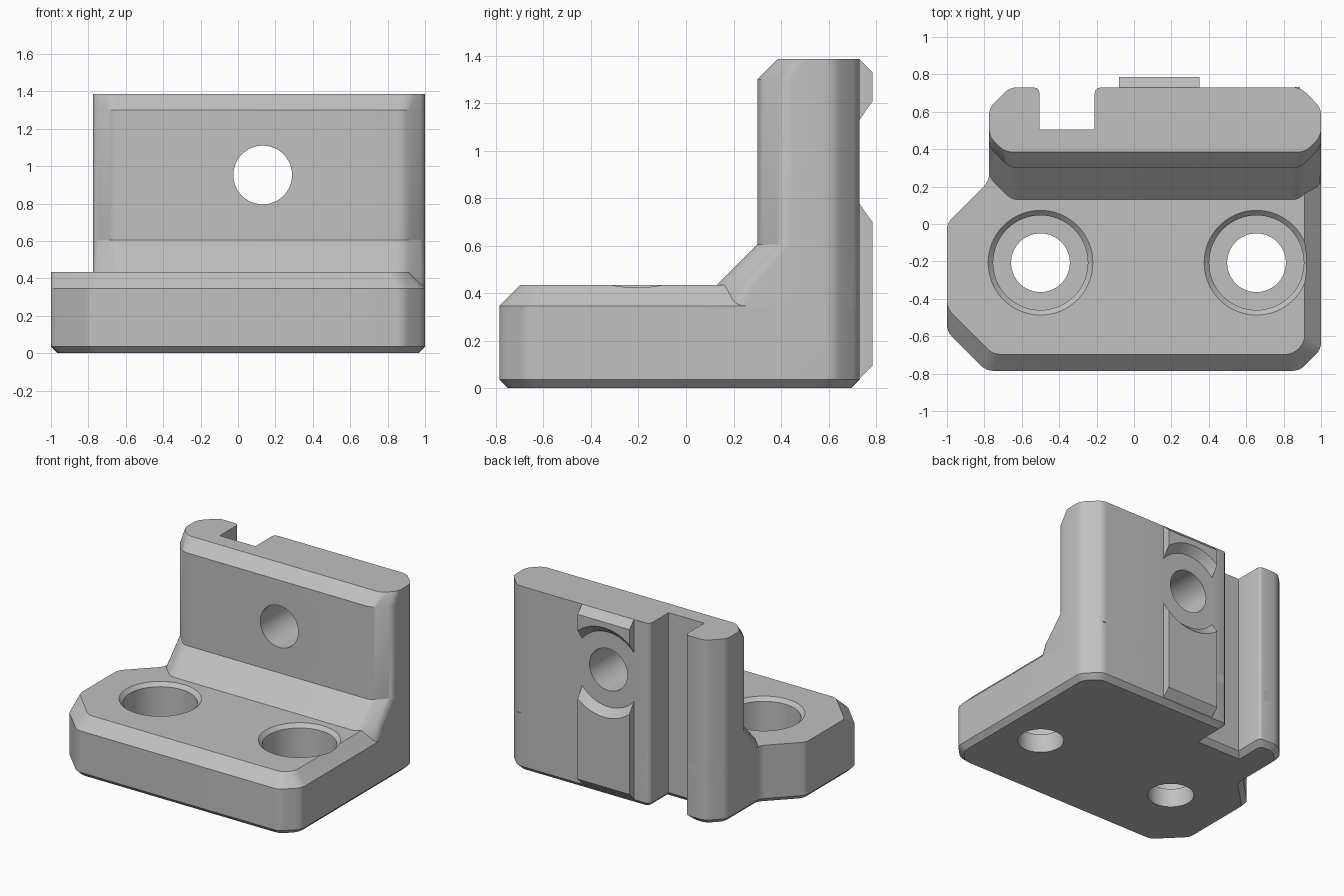
import bpy, bmesh, math
from mathutils import Vector

if "Cube" in bpy.data.objects:
    bpy.data.objects.remove(bpy.data.objects["Cube"])


def loft(name, rings):
    """Closed solid through a list of equally long 3D rings."""
    bm = bmesh.new()
    vs = [[bm.verts.new(p) for p in ring] for ring in rings]
    n = len(rings[0])
    for a, b in zip(vs, vs[1:]):
        for i in range(n):
            j = (i + 1) % n
            bm.faces.new((a[i], a[j], b[j], b[i]))
    bm.faces.new(list(reversed(vs[0])))
    bm.faces.new(vs[-1])
    bmesh.ops.recalc_face_normals(bm, faces=bm.faces)
    me = bpy.data.meshes.new(name)
    bm.to_mesh(me)
    bm.free()
    ob = bpy.data.objects.new(name, me)
    bpy.context.collection.objects.link(ob)
    return ob


def boolean(target, tool, operation):
    mod = target.modifiers.new(operation, 'BOOLEAN')
    mod.operation = operation
    mod.solver = 'EXACT'
    mod.object = tool
    bpy.context.view_layer.objects.active = target
    bpy.ops.object.modifier_apply(modifier=mod.name)
    bpy.data.objects.remove(tool, do_unlink=True)


def inset(pts, dists):
    """Move every edge of a counter-clockwise outline inward by its own distance."""
    n, out = len(pts), []
    for i in range(n):
        p = Vector(pts[i])
        d0 = (p - Vector(pts[i - 1])).normalized()
        d1 = (Vector(pts[(i + 1) % n]) - p).normalized()
        n0, n1 = Vector((-d0.y, d0.x)), Vector((-d1.y, d1.x))
        a, b = dists[i - 1], dists[i]
        det = n0.x * n1.y - n0.y * n1.x
        out.append((p.x + (a * n1.y - b * n0.y) / det,
                    p.y + (b * n0.x - a * n1.x) / det))
    return out


def rounded(pts, z, r=0.09, seg=4):
    """Outline with every corner rounded, placed at height z."""
    n, out = len(pts), []
    for i in range(n):
        p = Vector(pts[i])
        u = (Vector(pts[i - 1]) - p).normalized()
        v = (Vector(pts[(i + 1) % n]) - p).normalized()
        half = u.angle(v) / 2
        t = r / math.tan(half)
        c = p + (u + v).normalized() * (r / math.sin(half))
        s, e = p + u * t - c, p + v * t - c
        sweep = s.angle_signed(e)
        a0 = math.atan2(s.y, s.x)
        for k in range(seg + 1):
            a = a0 - sweep * k / seg
            out.append((c.x + r * math.cos(a), c.y + r * math.sin(a), z))
    return out


def circle(r, n=64):
    return [(r * math.cos(2 * math.pi * k / n), r * math.sin(2 * math.pi * k / n))
            for k in range(n)]


# Base plate: bevelled all round below, on the front and right above
plan = [(-1, -0.575), (-0.79, -0.785), (0.885, -0.785), (1, -0.67), (1, 0.62),
        (0.89, 0.73), (-0.665, 0.73), (-0.775, 0.62), (-0.775, 0.23), (-1, 0.005)]
top = inset(plan, [0.088, 0.088, 0.088, 0.088, 0, 0, 0, 0, 0, 0])
bracket = loft("bracket", [rounded(inset(plan, [0.036] * 10), 0), rounded(plan, 0.036),
                           rounded(plan, 0.347), rounded(top, 0.435)])

# Upright wall with sloped foot and bevelled top front edge


def wall_ring(z, f, c):
    return rounded([(-0.775, f + c), (-0.775 + c, f), (1 - c, f), (1, f + c),
                    (1, 0.62), (0.89, 0.73), (-0.665, 0.73), (-0.775, 0.62)], z)


wall = loft("wall", [wall_ring(0.345, 0.04, 0.17), wall_ring(0.435, 0.13, 0.12),
                     wall_ring(0.605, 0.30, 0.11), wall_ring(1.30, 0.30, 0.11),
                     wall_ring(1.385, 0.385, 0.085)])
boolean(bracket, wall, 'UNION')

# Rear rib, interrupted by a conical recess around the bolt hole
HX, HZ = 0.132, 0.953
side = [(0.65, 0.04), (0.73, 0.04), (0.785, 0.095), (0.785, 1.33), (0.73, 1.385), (0.65, 1.385)]
rib = loft("rear_rib", [[(x, y, z) for y, z in side] for x in (-0.08, 0.35)])


def y_turned(name, steps):
    return loft(name, [[(HX + a, y, HZ + b) for a, b in circle(r)] for y, r in steps])


boolean(rib, y_turned("rib_recess", [(0.6, 0.28), (0.73, 0.28), (0.80, 0.35)]), 'DIFFERENCE')
boolean(bracket, rib, 'UNION')

# Rear slot with rounded mouth, flared at the bottom


def slot_ring(z, d):
    right = [(-0.21, 0.505), (-0.21, 0.70), (-0.206, 0.715), (-0.195, 0.726), (-0.18, 0.73),
             (-0.18, 0.9)]
    left = [(-0.715 - x, y) for x, y in reversed(right)]
    return ([(x + d, y - d, z) for x, y in right] + [(x - d, y - d, z) for x, y in left])


boolean(bracket, loft("slot", [slot_ring(-0.05, 0.086), slot_ring(0.036, 0),
                               slot_ring(1.6, 0)]), 'DIFFERENCE')

# Bolt hole through the wall
boolean(bracket, y_turned("wall_hole", [(0, 0.157), (1, 0.157)]), 'DIFFERENCE')

# Two counterbored holes in the base
for hx in (-0.5, 0.655):
    steps = [(-0.1, 0.157), (0.14, 0.157), (0.14, 0.253), (0.408, 0.253),
             (0.435, 0.28), (0.5, 0.28)]
    boolean(bracket, loft("counterbore", [[(hx + a, b - 0.207, z) for a, b in circle(r)]
                                          for z, r in steps]), 'DIFFERENCE')

# Single grey colour, smooth rounded corners
grey = bpy.data.materials.new("plain grey")
grey.diffuse_color = (0.53, 0.53, 0.53, 1)
grey.use_nodes = True
grey.node_tree.nodes["Principled BSDF"].inputs["Base Color"].default_value = grey.diffuse_color
bracket.data.materials.clear()
bracket.data.materials.append(grey)
for p in bracket.data.polygons:
    p.material_index = 0
bpy.ops.object.select_all(action='DESELECT')
bracket.select_set(True)
bpy.context.view_layer.objects.active = bracket
bpy.ops.object.shade_smooth_by_angle(angle=math.radians(30))
